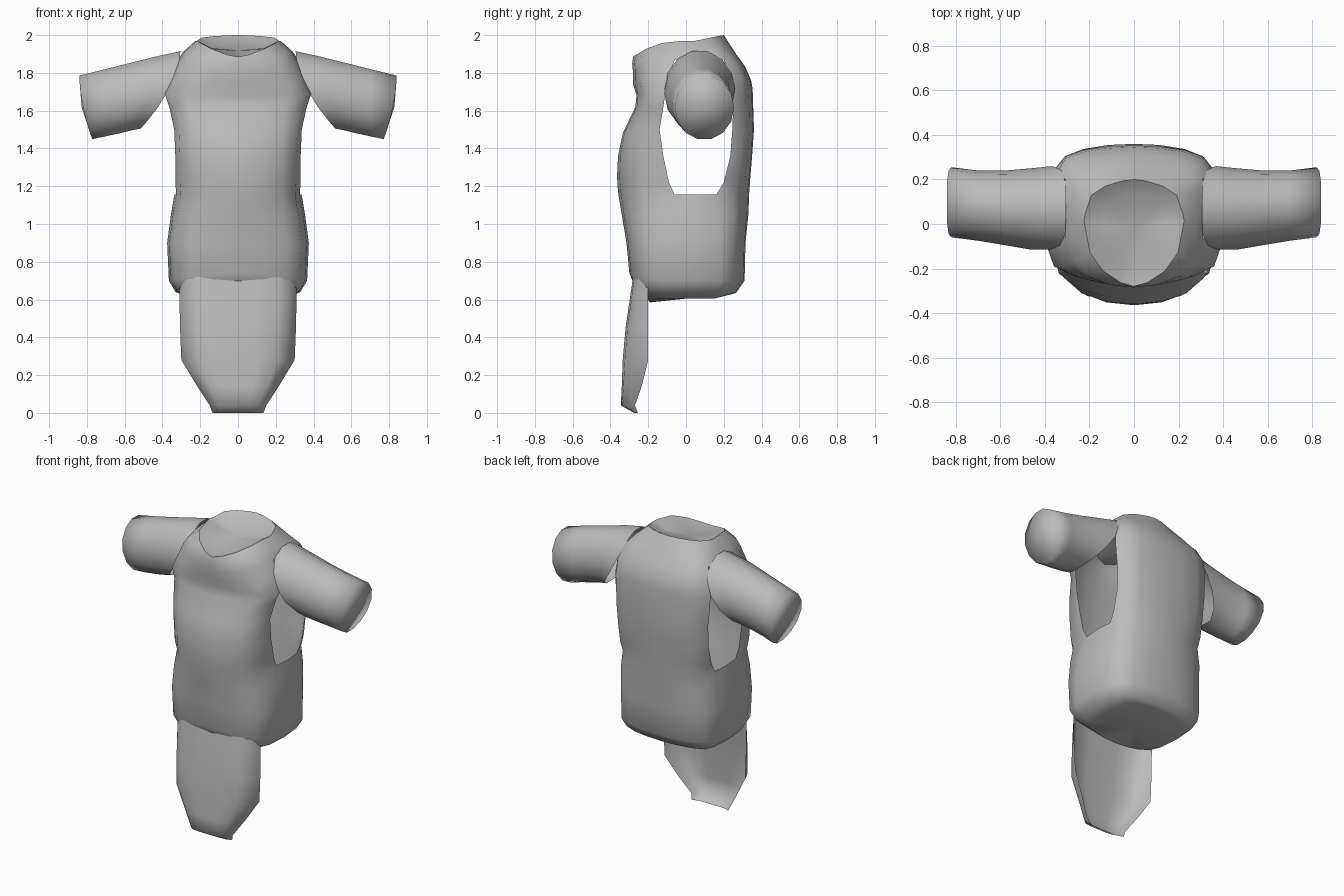
import bpy, bmesh, math

if "Cube" in bpy.data.objects:
    bpy.data.objects.remove(bpy.data.objects["Cube"])

cloth = bpy.data.materials.new("grey cloth")
cloth.diffuse_color = (0.5, 0.5, 0.5, 1)
cloth.use_nodes = True
cloth.node_tree.nodes["Principled BSDF"].inputs["Base Color"].default_value = cloth.diffuse_color


def finish(name, rings, closed=True, cap_start=None, cap_end=None, skip=None,
           angle=180):
    """Loft rings of points into one smooth shaded part; caps meet at a point."""
    bm = bmesh.new()
    vs = [[bm.verts.new(p) for p in r] for r in rings]
    n = len(rings[0])
    for i in range(len(vs) - 1):
        for j in range(n if closed else n - 1):
            if skip and skip(i, j):
                continue
            k = (j + 1) % n
            bm.faces.new((vs[i][j], vs[i][k], vs[i + 1][k], vs[i + 1][j]))
    for ring, tip in ((vs[0], cap_start), (vs[-1], cap_end)):
        if tip:
            c = bm.verts.new(tip)
            for j in range(n):
                bm.faces.new((ring[j], ring[(j + 1) % n], c))
    bmesh.ops.recalc_face_normals(bm, faces=bm.faces)
    me = bpy.data.meshes.new(name)
    bm.to_mesh(me)
    bm.free()
    ob = bpy.data.objects.new(name, me)
    bpy.context.collection.objects.link(ob)
    me.materials.append(cloth)
    bpy.ops.object.select_all(action='DESELECT')
    ob.select_set(True)
    bpy.context.view_layer.objects.active = ob
    bpy.ops.object.shade_smooth_by_angle(angle=math.radians(angle))
    return ob


def body_ring(zf, zs, zb, yf, yb, w, hf, hb, q=1.0):
    """Front, side, back heights; front and back depth; half width; side panel;
    q above 1 pinches the ring towards a hexagon."""
    half = []
    fp = .65 if q == 1 else .9
    for a in (0, 22, 45, 68, 90):
        c, s = max(0, math.cos(math.radians(a))), math.sin(math.radians(a))
        half.append((.97 * w * s ** q, hf + (yf - hf) * c ** fp,
                     zs + (zf - zs) * c ** 2))
    half.append((w, (hf + hb) / 2, zs))
    for a in (90, 65, 42, 20, 0):
        c, s = max(0, math.cos(math.radians(a))), math.sin(math.radians(a))
        half.append((.97 * min(w, .365 if a == 90 else .352) * s ** q,
                     hb + (yb - hb) * c ** .75,
                     zs + (zb - zs) * c ** .7))
    return half + [(-x, y, z) for x, y, z in half[-2:0:-1]]


# Torso with open armholes, flat sloping underside and dished neck
body = [
    (.585, .605, .625, -.19, .23, .25, -.12, .15),
    (.69, .64, .635, -.28, .265, .33, -.12, .16),
    (.74, .70, .70, -.30, .31, .366, -.13, .18),
    (.90, .90, .90, -.315, .315, .375, -.12, .18),
    (1.05, 1.05, 1.05, -.34, .33, .355, -.10, .17),
    (1.17, 1.155, 1.17, -.36, .335, .337, -.06, .16),
    (1.25, 1.22, 1.24, -.365, .34, .342, -.09, .20),
    (1.36, 1.36, 1.36, -.36, .35, .342, -.12, .235),
    (1.48, 1.50, 1.50, -.335, .36, .348, -.14, .245),
    (1.62, 1.62, 1.64, -.268, .355, .375, -.12, .25),
    (1.68, 1.69, 1.71, -.262, .353, .40, -.11, .245),
    (1.74, 1.78, 1.76, -.28, .345, .355, -.09, .235),
    (1.80, 1.87, 1.83, -.28, .315, .318, -.06, .20),
    (1.85, 1.912, 1.90, -.285, .265, .29, -.04, .14),
    (1.885, 1.97, 2.0, -.28, .20, .225, -.02, .05, 1.3),
    (1.88, 1.93, 1.96, -.20, .14, .14, -.02, .04, 1.3),
]
# Side columns are left open for the arms
finish("torso", [body_ring(*r) for r in body],
       cap_start=(0, 0, .605), cap_end=(0, -.02, 1.92), angle=50,
       skip=lambda i, j: 5 <= i <= 11 and j in (4, 5, 14, 15))


# Sleeves: slanted rings, open at the shoulder and closed at the cuff
def sleeve_ring(side, xt, zt, xb, zb, y0, y1, n=14):
    pts = []
    for k in range(n):
        a = 2 * math.pi * k / n
        t = (1 - math.sin(a)) / 2
        pts.append((side * (xt + (xb - xt) * t ** 1.8),
                    (y0 + y1) / 2 + (y1 - y0) / 2 * math.cos(a),
                    zt + (zb - zt) * t))
    return pts


sleeve = [
    (.305, 1.92, .52, 1.50, -.115, .26),
    (.42, 1.895, .57, 1.49, -.115, .25),
    (.56, 1.86, .63, 1.475, -.095, .24),
    (.70, 1.825, .70, 1.46, -.075, .24),
    (.84, 1.79, .77, 1.445, -.06, .255),
]
for side, name in ((-1, "left_sleeve"), (1, "right_sleeve")):
    finish(name, [sleeve_ring(side, *r) for r in sleeve],
           cap_end=(side * .828, .10, 1.62))

# Front flap: a curved sheet with tapered, tucked lower end
flap = [  # height, half width, centre depth, edge depth
    (.72, .31, -.28, -.20), (.62, .31, -.295, -.20), (.45, .307, -.32, -.20),
    (.28, .30, -.335, -.20), (.14, .215, -.34, -.235), (.04, .15, -.345, -.27),
    (.0, .135, -.275, -.255),
]
rows = []
for z, w, yc, ye in flap:
    rows.append([(w * u, ye + (yc - ye) * (1 - abs(u) ** 7), z)
                 for u in (-1, -.97, -.88, -.7, -.35, 0, .35, .7, .88, .97, 1)])
finish("front_flap", rows, closed=False)
